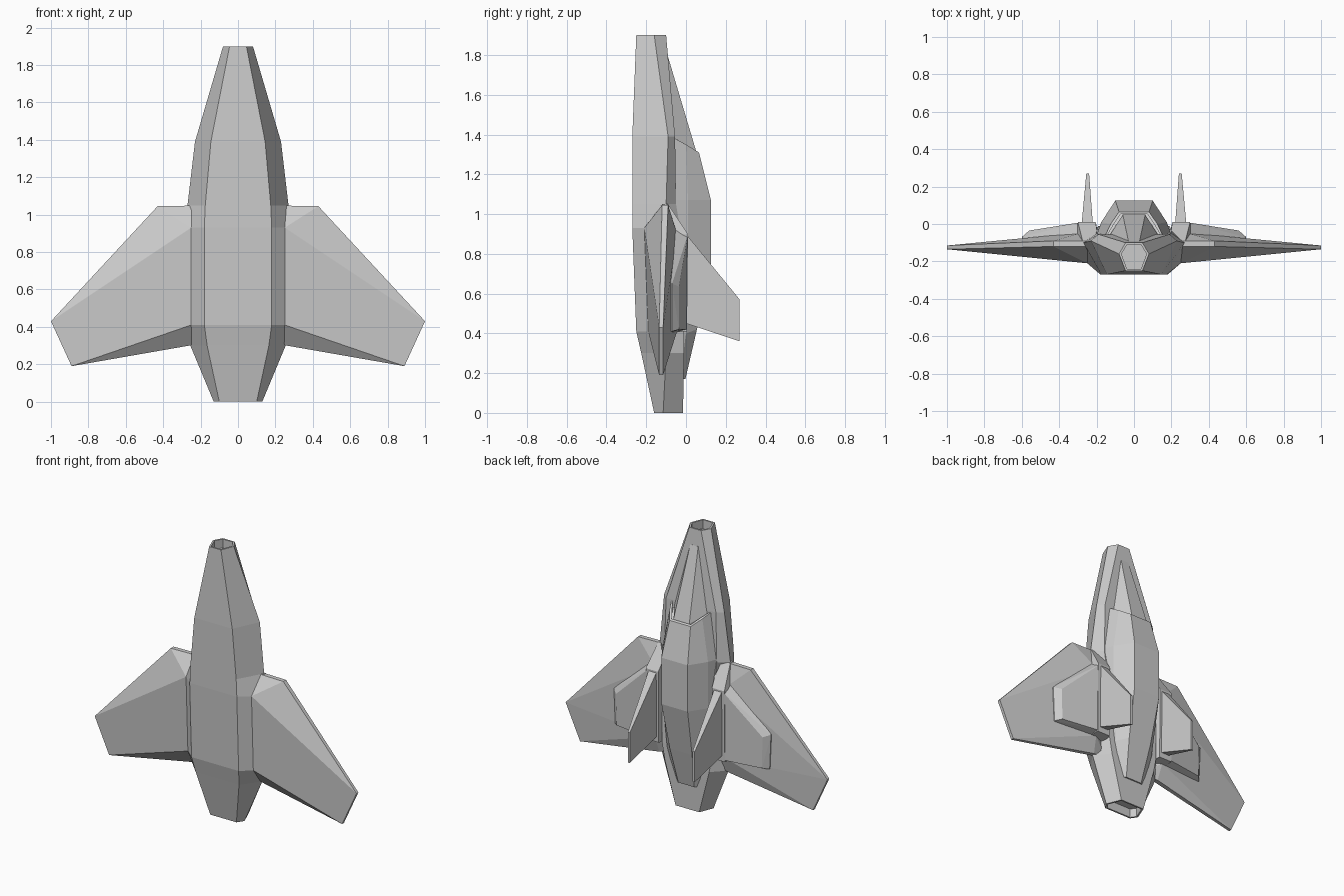
import bpy, bmesh
from mathutils import Vector

if "Cube" in bpy.data.objects:
    bpy.data.objects.remove(bpy.data.objects["Cube"])


def finish(name, bm, mirror=False):
    bmesh.ops.recalc_face_normals(bm, faces=bm.faces)
    me = bpy.data.meshes.new(name)
    bm.to_mesh(me)
    bm.free()
    ob = bpy.data.objects.new(name, me)
    bpy.context.collection.objects.link(ob)
    if mirror:
        ob.modifiers.new("Mirror", 'MIRROR').use_axis[0] = True
    return ob


def hull(name, pts, mirror=False):
    """Faceted convex solid around a few corner points."""
    bm = bmesh.new()
    for p in pts:
        bm.verts.new(p)
    res = bmesh.ops.convex_hull(bm, input=bm.verts)
    junk = {g for g in res["geom_interior"] + res["geom_unused"]
            if isinstance(g, bmesh.types.BMVert)}
    bmesh.ops.delete(bm, geom=list(junk), context='VERTS')
    bmesh.ops.dissolve_limit(bm, angle_limit=0.02, verts=bm.verts, edges=bm.edges)
    return finish(name, bm, mirror)


def loft(name, halves, recess):
    """Skin mirrored half sections; recess = (first end, last end) as (rim, push) or None."""
    bm = bmesh.new()
    rings = []
    for half in halves:
        ring = half + [(-x, y, z) for x, y, z in reversed(half)]
        rings.append([bm.verts.new(p) for p in ring])
    n = len(rings[0])
    for a, b in zip(rings, rings[1:]):
        for i in range(n):
            j = (i + 1) % n
            bm.faces.new((a[i], a[j], b[j], b[i]))
    caps = [bm.faces.new(rings[0]), bm.faces.new(rings[-1])]
    bmesh.ops.recalc_face_normals(bm, faces=bm.faces)
    for cap, r in zip(caps, recess):
        if r:
            bmesh.ops.inset_region(bm, faces=[cap], thickness=r[0])
            ext = bmesh.ops.extrude_discrete_faces(bm, faces=[cap])["faces"]
            bmesh.ops.translate(bm, verts=ext[0].verts, vec=Vector((0, 0, r[1])))
    return finish(name, bm)


# Fuselage: z, then bottom, side and top corners of a hexagonal section
sections = [
    (1.90, (.045, -.25), (.08, -.16), (.045, -.10)),
    (1.39, (.145, -.27), (.23, -.09), (.19, -.055)),
    (1.05, (.175, -.27), (.27, -.10), (.20, -.05)),
    (0.93, (.18, -.27), (.25, -.21), (.20, -.03)),
    (0.41, (.18, -.25), (.25, -.19), (.19, -.01)),
    (0.30, (.165, -.225), (.255, -.10), (.17, -.01)),
    (0.00, (.10, -.16), (.13, -.115), (.09, -.015)),
]
loft("fuselage", [[(x, y, z) for x, y in pts] for z, *pts in sections],
     ((.013, -.06), (.013, .06)))

# Dorsal hump with an open, sloped front
loft("dorsal_hump", [
    [(.155, -.065, 1.385), (.125, 0, 1.35), (.08, .065, 1.31)],
    [(.20, -.06, 1.07), (.175, .01, 1.07), (.10, .125, 1.07)],
    [(.20, -.06, .75), (.175, .01, .75), (.10, .125, .75)],
    [(.17, -.06, .40), (.145, .0, .40), (.085, .055, .42)],
    [(.11, -.06, .17), (.10, -.03, .17), (.06, -.003, .17)],
], ((.016, -.04), None))

# Cockpit glass wedge in front of the hump
hull("cockpit_canopy", [(s * x, y, z) for s in (1, -1) for x, y, z in (
    (.03, -.09, 1.79), (.045, -.12, 1.79),
    (.06, .05, 1.32), (.13, -.06, 1.36), (.13, -.09, 1.28), (.06, .05, 1.28))])

# Wings
hull("wing", [
    (.15, -.09, 1.05), (.43, -.09, 1.045), (.15, -.12, 1.05), (.43, -.12, 1.045),
    (.25, -.21, .93), (.25, -.19, .41), (.26, -.11, .30), (.26, -.08, .30),
    (.27, -.045, .90), (.27, -.045, .41), (.15, -.10, .32),
    (1.0, -.115, .43), (1.0, -.135, .43),
    (.89, -.115, .19), (.89, -.135, .19)], True)

# Raised panels on the wing tops
hull("wing_panel", [
    (.28, .01, .90), (.56, -.035, .635), (.555, -.035, .42), (.28, .005, .42),
    (.28, -.10, .97), (.60, -.07, .65), (.59, -.07, .41), (.28, -.07, .40),
    (.60, -.10, .65), (.59, -.11, .41), (.28, -.12, .40)], True)

# Nacelles beside the hump
hull("nacelle", [
    (.19, -.09, 1.05), (.275, -.09, 1.05), (.19, -.12, 1.05), (.275, -.12, 1.05),
    (.205, .01, .90), (.30, .01, .90), (.205, .005, .41), (.30, .005, .41),
    (.18, -.10, .40), (.31, -.10, .40), (.31, -.10, .90)], True)

# Tail fins
hull("tail_fin", [
    (.22, 0, .90), (.28, 0, .90), (.22, 0, .45), (.28, 0, .45),
    (.24, .27, .57), (.255, .27, .57), (.24, .27, .36), (.255, .27, .36)], True)
